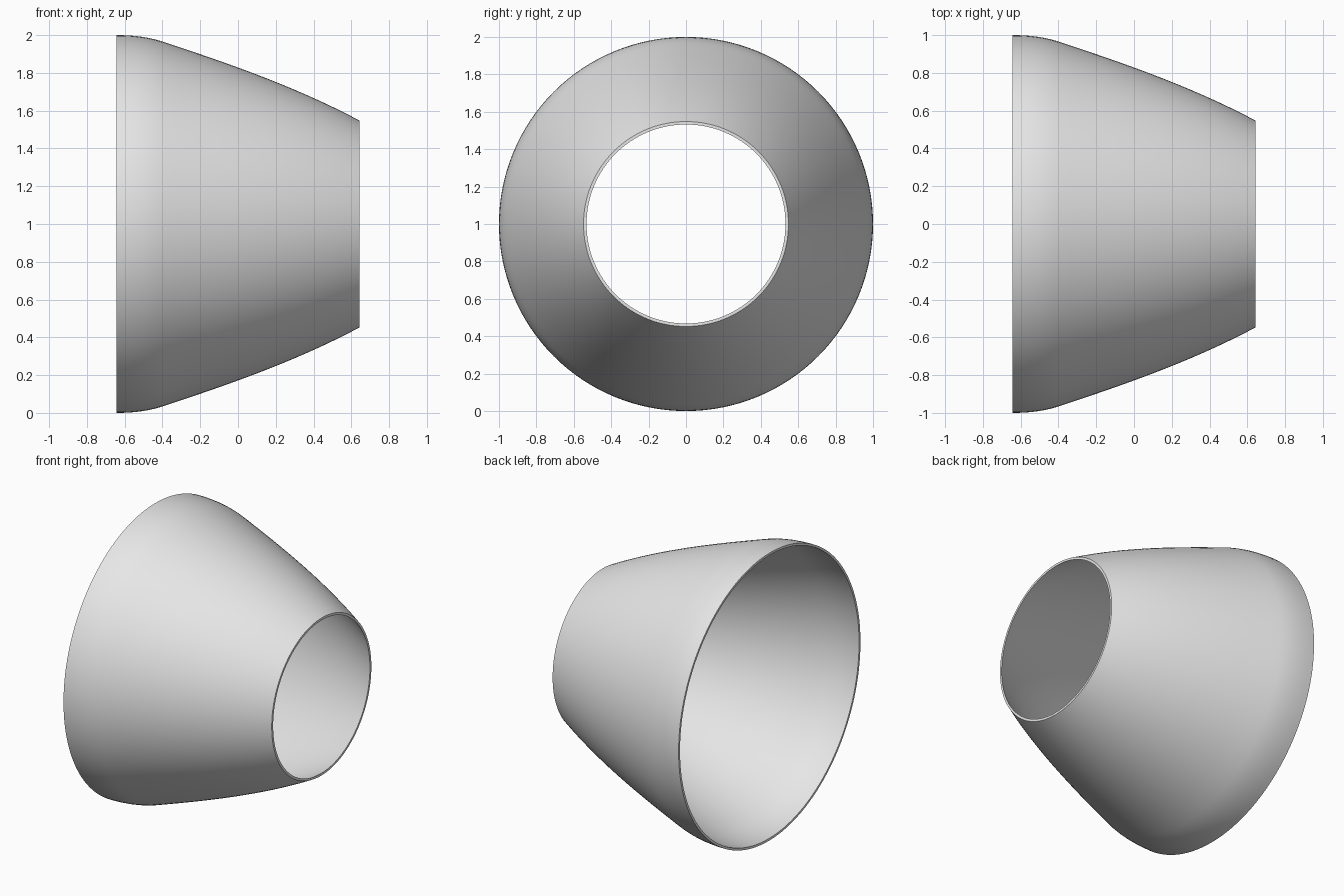
import bpy, bmesh, math
from mathutils import Vector
from mathutils.geometry import interpolate_bezier

cube = bpy.data.objects.get("Cube")
if cube:
    bpy.data.objects.remove(cube, do_unlink=True)

SEGMENTS = 128
WALL = 0.016

# Plain grey material
grey = bpy.data.materials.new("grey")
grey.use_nodes = True
colour = (0.8, 0.8, 0.8, 1)
grey.diffuse_color = colour
grey.node_tree.nodes["Principled BSDF"].inputs["Base Color"].default_value = colour


def curve(points, steps):
    """Sample one Bezier span given as (x, radius) pairs."""
    return interpolate_bezier(*[Vector((x, r, 0)) for x, r in points], steps)


# Outer profile: rounded shoulder, then a gently bowed taper
shoulder = curve([(-0.643, 1), (-0.56, 1), (-0.48, 0.992), (-0.4, 0.966)], 8)
taper = curve([(-0.4, 0.966), (-0.05, 0.85), (0.3, 0.73), (0.643, 0.548)], 16)
outer = [(p.x, p.y) for p in shoulder + taper[1:]]
inner = [(x, r - WALL) for x, r in reversed(outer)]
profile = outer + inner

# Revolve the closed wall profile around the x axis
bm = bmesh.new()
rings = []
for x, r in profile:
    angles = [math.tau * i / SEGMENTS for i in range(SEGMENTS)]
    rings.append([bm.verts.new((x, r * math.cos(a), 1 + r * math.sin(a))) for a in angles])
for a, b in zip(rings, rings[1:] + rings[:1]):
    for i in range(SEGMENTS):
        j = (i + 1) % SEGMENTS
        bm.faces.new((a[i], a[j], b[j], b[i]))
bmesh.ops.recalc_face_normals(bm, faces=bm.faces)

mesh = bpy.data.meshes.new("tapered_shell")
bm.to_mesh(mesh)
bm.free()
mesh.materials.append(grey)
shell = bpy.data.objects.new("tapered_shell", mesh)
bpy.context.collection.objects.link(shell)

# Smooth walls with crisp rims
bpy.ops.object.select_all(action="DESELECT")
shell.select_set(True)
bpy.context.view_layer.objects.active = shell
bpy.ops.object.shade_smooth_by_angle(angle=math.radians(35))
